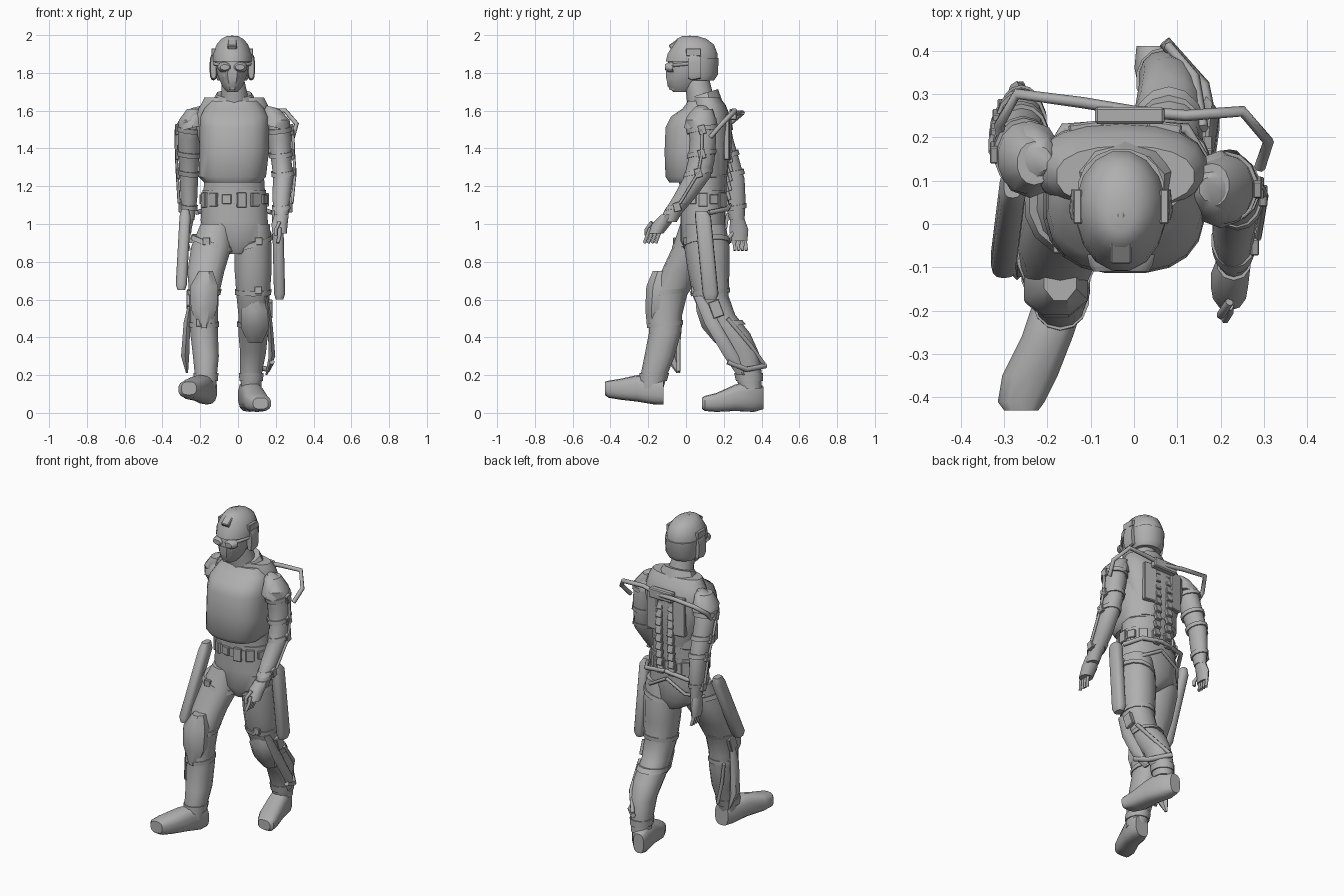
import bpy, bmesh, math
from mathutils import Vector, Matrix

if "Cube" in bpy.data.objects:
    bpy.data.objects.remove(bpy.data.objects["Cube"], do_unlink=True)

CM = 0.01  # part dimensions are written in hundredths of a unit

grey = bpy.data.materials.new("plain grey")
grey.use_nodes = True
colour = (0.43, 0.43, 0.43, 1)
grey.diffuse_color = colour
grey.node_tree.nodes["Principled BSDF"].inputs["Base Color"].default_value = colour


def finish(name, bm, angle=40):
    """Turn a bmesh into a shaded object."""
    bmesh.ops.recalc_face_normals(bm, faces=bm.faces)
    mesh = bpy.data.meshes.new(name)
    bm.to_mesh(mesh)
    bm.free()
    mesh.materials.append(grey)
    obj = bpy.data.objects.new(name, mesh)
    bpy.context.collection.objects.link(obj)
    bpy.ops.object.select_all(action='DESELECT')
    obj.select_set(True)
    bpy.context.view_layer.objects.active = obj
    bpy.ops.object.shade_smooth_by_angle(angle=math.radians(angle))
    return obj


def loft(name, stations, power=2.0, sides=14, axis='z', tilt=(0, 0)):
    """Skin of superellipse rings; a station is x, y, z and two radii."""
    bm = bmesh.new()
    rings = []
    for x, y, z, a, b in stations:
        ring = []
        for i in range(sides):
            t = math.tau * (i + 0.5) / sides
            c, s = math.cos(t), math.sin(t)
            u = math.copysign(abs(c) ** (2 / power), c) * a
            v = math.copysign(abs(s) ** (2 / power), s) * b
            if axis == 'z':
                offset = Vector((u, v, u * tilt[0] + v * tilt[1]))
            else:
                offset = Vector((u, 0, v))
            ring.append(bm.verts.new((Vector((x, y, z)) + offset) * CM))
        rings.append(ring)
    for low, high in zip(rings, rings[1:]):
        for i in range(sides):
            j = (i + 1) % sides
            bm.faces.new((low[i], low[j], high[j], high[i]))
    bm.faces.new(rings[0])
    bm.faces.new(rings[-1])
    return finish(name, bm)


def at_height(stations, z):
    """Interpolated station of a limb at one height."""
    for p, q in zip(stations, stations[1:]):
        if min(p[2], q[2]) <= z <= max(p[2], q[2]):
            f = (z - p[2]) / (q[2] - p[2])
            return [m + (n - m) * f for m, n in zip(p, q)]


def band(name, limb, z, height=3, grow=0.8, tilt=(0, 0)):
    """Strap that hugs a limb."""
    rows = []
    for h in (-height / 2, height / 2):
        x, y, level, a, b = at_height(limb, z + h)
        rows.append((x, y, level, a + grow, b + grow))
    return loft(name, rows, tilt=tilt)


def box(name, centre, size, turn=0, lean=0):
    bm = bmesh.new()
    bmesh.ops.create_cube(bm, size=1)
    bmesh.ops.scale(bm, vec=Vector(size) * CM, verts=bm.verts)
    spin = Matrix.Rotation(math.radians(turn), 3, 'Z') @ Matrix.Rotation(math.radians(lean), 3, 'X')
    bmesh.ops.rotate(bm, matrix=spin, verts=bm.verts)
    bmesh.ops.translate(bm, vec=Vector(centre) * CM, verts=bm.verts)
    bmesh.ops.bevel(bm, geom=bm.edges[:], offset=min(size) * CM * 0.15, segments=1, affect='EDGES')
    return finish(name, bm, 30)


def tube(name, points, radius=1.0):
    """Slim rod through a few points."""
    curve = bpy.data.curves.new(name, 'CURVE')
    curve.dimensions = '3D'
    curve.bevel_depth = radius * CM
    curve.bevel_resolution = 1
    curve.use_fill_caps = True
    spline = curve.splines.new('POLY')
    spline.points.add(len(points) - 1)
    for point, p in zip(spline.points, points):
        point.co = (*(Vector(p) * CM), 1)
    curve.materials.append(grey)
    obj = bpy.data.objects.new(name, curve)
    bpy.context.collection.objects.link(obj)
    bpy.ops.object.select_all(action='DESELECT')
    obj.select_set(True)
    bpy.context.view_layer.objects.active = obj
    bpy.ops.object.convert(target='MESH')


# Torso, vest, shoulder yoke and hips
loft("waist", [(-2, 9, 104, 17, 12), (-2, 9, 112, 17, 12), (-2, 9, 128, 16, 13)])
loft("vest", [(-3, 4, 122, 15, 13), (-3, 5, 125, 18, 16), (-2, 5, 138, 18.5, 16.5),
              (-2, 6, 151, 18.5, 17), (-2, 7, 157, 18, 15), (-2, 9, 161, 16, 11),
              (-2, 10, 165, 13, 9)], power=2.6, sides=20)
loft("yoke", [(-2, 12, 126, 14, 10), (-3, 13, 140, 17, 10.5), (-3, 13, 152, 20, 10.5), (-3, 13, 158, 20, 10),
              (-2, 12, 163, 18, 9), (-2, 11, 167, 16, 7)], power=2.3, sides=18)
loft("collar", [(-2, 10, 163, 13, 9), (-2, 9, 169, 9.5, 8)], tilt=(0, 0.3), sides=10)
loft("neck", [(-2, 9, 160, 8, 8), (-2, 7, 170, 7, 7), (-3, 5, 178, 6, 7)])
hips = [(-1, 9, 84, 5, 8), (-1, 9, 91, 17, 12), (-2, 9, 102, 18, 12), (-2, 9, 118, 17, 12)]
loft("hips", hips, power=2.3, sides=18)
band("belt", hips, 113, 5, 0.8)

# Belt pouches and buckles
for i in range(14):
    t = math.tau * i / 14
    tall = (7, 5, 8)[i % 3]
    box(f"belt_pouch_{i}", (-2 + 17.5 * math.cos(t), 9 + 12.5 * math.sin(t), 114 - tall / 6),
        (5, 2, tall), math.degrees(t) + 90)

# Head, mask and goggles
loft("face", [(-3, -2, 170, 3, 5), (-3, -1, 173, 5.5, 9), (-3, 1, 179, 8, 11.5),
              (-3, 3, 184, 9, 13), (-3, 3, 190, 9, 12)], sides=16)
loft("mask", [(-3, -5, 171, 3, 4), (-3, -4, 177, 6, 7), (-3, -4, 181, 7, 7)], sides=8)
loft("helmet", [(-3, 3, 186, 10.5, 14), (-3, 3.5, 190, 10.5, 13.5), (-3, 4, 195, 8.5, 11),
                (-3, 3, 198, 6, 8), (-3, 2, 199.5, 3, 4)], sides=16)
loft("helmet_back", [(-3, 8, 176, 8, 7), (-3, 8, 179, 9.5, 9), (-3, 8, 188, 10, 9.5)], sides=16)
tube("helmet_rail", [(-3, -9, 189), (-3, -6, 195), (-3, 2, 199), (-3, 11, 195)], 1)
box("helmet_mount", (-3, -6, 195), (5, 6, 3), 0, 35)
for side in (-1, 1):
    x = -3 + side * 10
    loft(f"ear_cup_{side}", [(x, 1, 183, 1.5, 6), (x, 3, 183, 2, 7), (x, 8, 183, 1.5, 6)],
         axis='y', power=3)
    box(f"helmet_side_rail_{side}", (x, 4, 191), (2, 8, 4))
    gx = -3 + side * 4
    loft(f"goggle_{side}", [(gx, -7, 183, 4, 3), (gx, -9.5, 183, 3.5, 2.5), (gx, -11, 183, 2.5, 1.5)],
         axis='y', sides=10)
tube("goggle_strap", [(-13, 3, 185), (-9, -7, 184), (3, -7, 184), (7, 3, 185)], 1)

# Arms: the left one swings forward, the right one back
left_arm = [(18, 9, 161, 4, 5), (21, 8, 155, 6.5, 8), (22, 9, 145, 6.5, 7), (23, 8, 133, 5.5, 7),
            (24, 6, 125, 5.5, 7), (23, -1, 114, 5, 6), (23, -7, 106, 4, 5), (23, -9, 101, 3.5, 4)]
right_arm = [(-23, 14, 161, 4, 5), (-25, 15, 155, 6.5, 8), (-26, 18, 145, 6, 7), (-26, 22, 133, 5.5, 6.5),
             (-26, 25, 124, 5, 6), (-26, 26, 113, 4.5, 5.5), (-26, 27, 102, 3, 4)]
hands = {"left": [(23, -9, 105, 4, 4), (22, -13, 100, 4.5, 5), (22, -16, 95, 4, 4)],
         "right": [(-26, 27, 104, 3, 3.5), (-27, 28, 97, 2.5, 5), (-27, 28, 91, 2, 4.5)]}
for side, arm in (("left", left_arm), ("right", right_arm)):
    loft(f"{side}_arm", arm)
    loft(f"{side}_hand", hands[side], sides=10)
    sx = 1 if side == "left" else -1
    for z in (150, 137, 127, 109):
        band(f"{side}_arm_strap_{z}", arm, z, 2.5, 0.7, (0.1 * sx, 0.15))
        x, y, level, a, b = at_height(arm, z)
        box(f"{side}_arm_clip_{z}", (x + sx * (a + 0.5), y, z), (2, 4, 5), 0, 15)
    # Shoulder plate
    x, y, level, a, b = at_height(arm, 155)
    loft(f"{side}_shoulder_plate", [(x - sx, y, 151, a + 1, b + 1), (x - sx, y, 156, a, b),
                                    (x - 2 * sx, y, 159, a - 1, b - 2), (x - 3 * sx, y, 162, 3, 3)],
         sides=10, tilt=(-0.25 * sx, 0))
    # Fingers and thumb
    x, y, z, a, b = hands[side][2]
    reach = -3 if side == "left" else 1
    for i in range(4):
        fy = y + (i - 1.5) * 2
        tube(f"{side}_finger_{i}", [(x, fy, z + 3), (x, fy + reach / 2, z - 1), (x - sx, fy + reach, z - 5)])
    tube(f"{side}_thumb", [(x, y - 2, z + 6), (x - sx * 2, y - 5, z + 2), (x - sx * 2, y - 5, z - 1)])
    # Outer arm rod
    outer = [at_height(arm, h) for h in (150, 137, 127, 111)]
    tube(f"{side}_arm_rod", [(p[0] + sx * (p[3] + 1), p[1], p[2]) for p in outer], 0.8)

# Legs: the right one strides forward, the left one trails
right_leg = [(-11, 8, 100, 9, 11), (-14, 4, 88, 11, 11), (-17, -3, 75, 10, 10), (-18, -9, 62, 8, 9.5),
             (-18, -11, 52, 7.5, 9), (-18, -11, 43, 7.5, 8.5), (-17, -14, 30, 7, 8), (-17, -17, 20, 6, 7),
             (-17, -18, 13, 5.5, 6)]
left_leg = [(8, 10, 100, 9, 11), (8, 11, 88, 10, 12), (8, 12, 75, 10, 11), (8, 13, 62, 9, 9.5),
            (8, 17, 52, 8, 9), (8, 24, 42, 8, 10), (8, 30, 32, 7, 8.5), (7, 33, 22, 6, 7), (7, 34, 13, 5.5, 6)]
for side, leg, slope in (("right", right_leg, -0.3), ("left", left_leg, 0.3)):
    loft(f"{side}_leg", leg, power=2.2)
    for z in (90, 64, 47):
        tilt = (slope, 0.1) if z == 90 else (0, 0.1)
        band(f"{side}_leg_strap_{z}", leg, z, 2.5, 0.7, tilt)
        x, y, level, a, b = at_height(leg, z)
        box(f"{side}_leg_buckle_{z}", (x + a * slope, y - b * 0.95, z + a * slope * slope), (4, 2, 4))
    band(f"{side}_boot_cuff", leg, 19, 4, 0.7)

loft("right_knee_pad", [(-17, -13, 75, 4, 5), (-18, -15, 67, 8, 6.5), (-18, -16, 55, 7.5, 6),
                        (-18, -16, 45, 3, 5)], sides=8)
loft("left_knee_pad", [(9, 9, 60, 4, 4), (9, 11, 54, 8, 6), (9, 15, 45, 8, 7), (9, 20, 37, 4, 5)], sides=8)

# Boots, heel to toe
loft("right_boot", [(-16, -12, 11, 4.5, 6.5), (-17, -17, 12, 6, 7.5), (-20, -26, 13, 6, 7),
                    (-24, -35, 12.5, 6.5, 5.5), (-26, -41, 12.5, 5.5, 4.5), (-26, -43, 13, 4, 3.5)],
     axis='y', power=2.8)
loft("left_boot", [(4, 41, 8, 3.5, 6), (6, 36, 9, 6, 8.5), (8, 26, 8, 6, 7), (10, 16, 5.5, 6.5, 5),
                   (12, 10, 5, 5.5, 4), (12, 8.5, 5, 4, 3)], axis='y', power=2.8)

# Thigh packs
loft("left_thigh_pack", [(20, 8, 107, 2.5, 3), (21, 9, 104, 3, 4.2), (22, 13, 63, 3, 4.2),
                         (22, 13, 60, 2, 3)], power=3)
loft("right_thigh_pack", [(-28, 9, 108, 2, 3), (-28, 8, 104, 3, 4.5), (-30, -8, 68, 3, 4.5),
                          (-30, -9, 65, 2, 3)], power=3)

# Lower leg braces
loft("right_shin_blade", [(-25, -9, 60, 1, 2), (-27, -9, 48, 2, 4), (-28, -8, 30, 2.5, 4),
                          (-27, -4, 21, 0.6, 1)], sides=6)
loft("left_shin_blade", [(15, 7, 62, 1, 3), (17, 14, 47, 1.5, 4), (18, 24, 30, 2, 4),
                         (15, 29, 20, 0.6, 2)], sides=6)
tube("left_heel_strut", [(18, 22, 27), (16, 32, 23), (7, 42, 25)], 1.5)
tube("left_calf_strut", [(16, 22, 50), (14, 34, 36), (8, 41, 26)], 1.2)
tube("right_calf_strut", [(-24, -3, 48), (-22, -4, 36), (-19, -4, 22)], 1.1)
for sx, knee in ((1, (17, 16, 55)), (-1, (-26, -8, 60))):
    box(f"knee_hinge_{sx}", knee, (2.5, 6, 9), 0, 20 * sx)
    hip = (-2 + 20 * sx, 12, 106)
    tube(f"hip_rod_{sx}", [(-2, 23, 110), (-2 + 14 * sx, 22, 108), hip], 1.3)
    tube(f"seat_strap_{sx}", [(-2 + 19 * sx, 12, 95), (-2 + 12 * sx, 21, 98), (-2, 22, 105)], 1)

# Back frame: jagged spine columns, side plates and shoulder rods
for sx in (-1, 1):
    for i in range(10):
        box(f"spine_segment_{sx}_{i}", (-2 + sx * 4, 22 + 1.5 * math.sin(i / 9 * math.pi), 110 + i * 5),
            (4, 2, 5), 0, 15)
    box(f"back_plate_{sx}", (-2 + sx * 9, 22, 146), (8, 3, 24), sx * -8)
box("back_bracket", (-1, 25, 158), (16, 4, 6))
tube("left_shoulder_rod", [(0, 26, 158), (12, 25, 160), (25, 26, 160), (31, 19, 153), (29, 13, 146)], 1.3)
tube("right_shoulder_rod", [(0, 26, 158), (-12, 28, 159), (-27, 30, 159), (-31, 23, 153), (-30, 17, 146)], 1.3)
